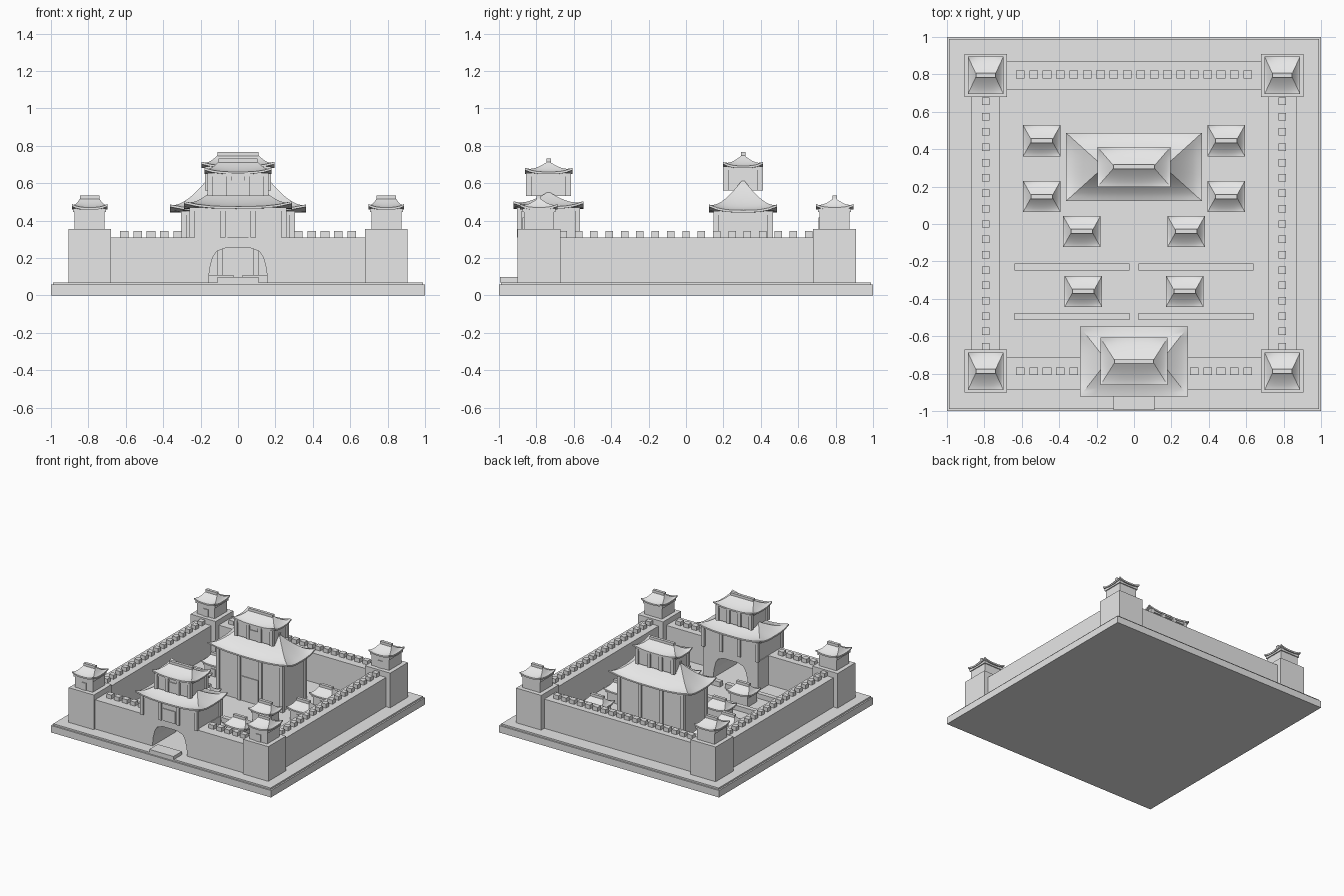
import bpy, bmesh, math
from mathutils import Matrix, Vector

if "Cube" in bpy.data.objects:
    bpy.data.objects.remove(bpy.data.objects["Cube"])

grey = bpy.data.materials.new("stone_grey")
grey.use_nodes = True
grey.diffuse_color = (0.8, 0.8, 0.8, 1)
grey.node_tree.nodes["Principled BSDF"].inputs["Base Color"].default_value = (0.8, 0.8, 0.8, 1)


def finish(name, bm, smooth=False):
    bmesh.ops.recalc_face_normals(bm, faces=bm.faces)
    mesh = bpy.data.meshes.new(name)
    bm.to_mesh(mesh)
    bm.free()
    mesh.materials.append(grey)
    if smooth:
        mesh.polygons.foreach_set("use_smooth", [True] * len(mesh.polygons))
        mesh.set_sharp_from_angle(angle=math.radians(30))
    obj = bpy.data.objects.new(name, mesh)
    bpy.context.collection.objects.link(obj)
    return obj


def boxes(name, items):
    """One object from boxes given as (cx, cy, half_x, half_y, z_low, z_high)."""
    bm = bmesh.new()
    for cx, cy, hx, hy, z0, z1 in items:
        place = Matrix.Translation((cx, cy, (z0 + z1) / 2))
        size = Matrix.Diagonal((2 * hx, 2 * hy, z1 - z0, 1))
        bmesh.ops.create_cube(bm, size=1, matrix=place @ size)
    return finish(name, bm)


def roof(name, cx, cy, hx, hy, z0, z1, ridge, lift, thick=0.012, rings=8, n=8):
    """Concave hipped roof with upturned corners and a ridge beam."""
    corners = [(-1, -1), (1, -1), (1, 1), (-1, 1)]
    outline = []
    for i, a in enumerate(corners):
        b = corners[(i + 1) % 4]
        for k in range(n):
            s = k / n
            outline.append((a[0] + (b[0] - a[0]) * s, a[1] + (b[1] - a[1]) * s))
    bm = bmesh.new()

    def ring(t, drop=0.0):
        wx, wy = hx + (ridge - hx) * t, hy + (0.008 - hy) * t
        verts = []
        for u, v in outline:
            up = lift * (1 - t) ** 3 * min(abs(u), abs(v)) ** 3
            verts.append(bm.verts.new((cx + u * wx, cy + v * wy,
                                       z0 + (z1 - z0) * t ** 1.45 + up - drop)))
        return verts

    loops = [ring(0.3, (z1 - z0) * 0.3 ** 1.45 + thick), ring(0, thick)]
    loops += [ring(i / rings) for i in range(rings + 1)]
    for low, high in zip(loops, loops[1:]):
        for i in range(len(low)):
            j = (i + 1) % len(low)
            bm.faces.new((low[i], low[j], high[j], high[i]))
    bm.faces.new(loops[0])
    bm.faces.new(loops[-1])
    finish(name, bm, smooth=True)
    boxes(name + "_ridge", [(cx, cy, ridge, 0.012, z1 - 0.012, z1 + 0.018)])


def storey(name, cx, cy, hx, hy, z0, z1, door, door_h, columns=0):
    """Walled storey with a door, a top beam and optional columns."""
    boxes(name + "_body", [(cx, cy, hx, hy, z0, z1)])
    boxes(name + "_beam", [(cx, cy, hx + 0.008, hy + 0.008, z1 - 0.02, z1)])
    boxes(name + "_door", [(cx, cy - hy, door, 0.006, z0, z0 + door_h)])
    if columns:
        boxes(name + "_columns", [
            (cx - hx + 2 * hx * k / (columns - 1), cy + s * hy, 0.014, 0.014, z0, z1)
            for k in range(columns) for s in (-1, 1)])


def arch_block(name, half, y0, y1, z0, z1):
    """Block pierced from front to back by an arched passage."""
    arch = [(0.158, z0), (0.152, 0.14), (0.135, 0.205), (0.115, 0.235), (0.065, 0.254)]
    side = [(x, z) for x, z in arch] + [(-x, z) for x, z in reversed(arch)]
    outline = [(half, z0), *side, (-half, z0), (-half, z1), (half, z1)]
    bm = bmesh.new()
    face = bm.faces.new([bm.verts.new((x, y0, z)) for x, z in outline])
    out = bmesh.ops.extrude_face_region(bm, geom=[face])
    moved = [v for v in out["geom"] if isinstance(v, bmesh.types.BMVert)]
    bmesh.ops.translate(bm, verts=moved, vec=Vector((0, y1 - y0, 0)))
    return finish(name, bm)


GROUND, WALL = 0.07, 0.31

# Ground slab
boxes("base", [(0, 0, 1, 1, 0, 0.057)])
boxes("ground", [(0, 0, 0.988, 0.988, 0.057, GROUND)])

# Outer walls
boxes("back_wall", [(0, 0.795, 0.7, 0.075, GROUND, WALL)])
for side, s in (("right", -1), ("left", 1)):
    boxes(side + "_wall", [(s * 0.795, 0, 0.075, 0.7, GROUND, WALL)])
    boxes(side + "_front_wall", [(s * 0.475, -0.8, 0.225, 0.085, GROUND, WALL)])
arch_block("gate_block", 0.25, -0.885, -0.58, GROUND, WALL)
boxes("gate_step", [(0, -0.94, 0.11, 0.055, GROUND, 0.097)])

# Battlements
top = WALL + 0.033
boxes("side_battlements", [(s * 0.793, 0.082 * k, 0.021, 0.02, WALL, top)
                           for s in (-1, 1) for k in range(-8, 9)])
boxes("back_battlements", [((k + 0.5) * 0.0716, 0.8, 0.023, 0.021, WALL, top)
                           for k in range(-9, 9)])
boxes("front_battlements", [(s * (k + 0.5) * 0.0716, -0.787, 0.023, 0.021, WALL, top)
                            for s in (-1, 1) for k in range(4, 9)])

# Corner towers
for fb, y in (("front", -0.787), ("back", 0.795)):
    for lr, x in (("right", -0.793), ("left", 0.793)):
        name = f"{fb}_{lr}_tower"
        boxes(name, [(x, y, 0.114, 0.115, GROUND, 0.355)])
        storey(name + "_room", x, y, 0.08, 0.08, 0.355, 0.465, 0.022, 0.06)
        roof(name + "_roof", x, y, 0.095, 0.1, 0.47, 0.517, 0.052, 0.018)

# Gatehouse
gy = -0.735
storey("gatehouse", 0, gy, 0.245, 0.155, WALL, 0.47, 0.055, 0.1, 4)
roof("gatehouse_roof", 0, gy, 0.29, 0.187, 0.475, 0.55, 0.15, 0.028)
storey("gatehouse_upper", 0, gy, 0.15, 0.106, 0.53, 0.655, 0.035, 0.085, 4)
roof("gatehouse_upper_roof", 0, gy, 0.18, 0.127, 0.66, 0.713, 0.105, 0.022)

# Main hall
my = 0.305
storey("hall", 0, my, 0.29, 0.145, GROUND, 0.45, 0.075, 0.2, 4)
roof("hall_roof", 0, my, 0.363, 0.182, 0.455, 0.612, 0.17, 0.03)
storey("hall_upper", 0, my, 0.162, 0.092, 0.56, 0.69, 0.04, 0.08, 4)
roof("hall_upper_roof", 0, my, 0.196, 0.107, 0.692, 0.748, 0.11, 0.022)

# Courtyard houses
plots = [(0.493, 0.445), (0.493, 0.147), (0.279, -0.04), (0.271, -0.36)]
for i, (x, y) in enumerate(plots):
    for lr, s in (("right", -1), ("left", 1)):
        name = f"{lr}_house_{i + 1}"
        storey(name, s * x, y, 0.078, 0.062, GROUND, 0.165, 0.02, 0.06)
        roof(name + "_roof", s * x, y, 0.1, 0.083, 0.168, 0.217, 0.058, 0.016)

# Low courtyard walls with a central gap
boxes("courtyard_walls", [(s * 0.331, y, 0.307, 0.019, GROUND, 0.11)
                          for s in (-1, 1) for y in (-0.229, -0.494)])
